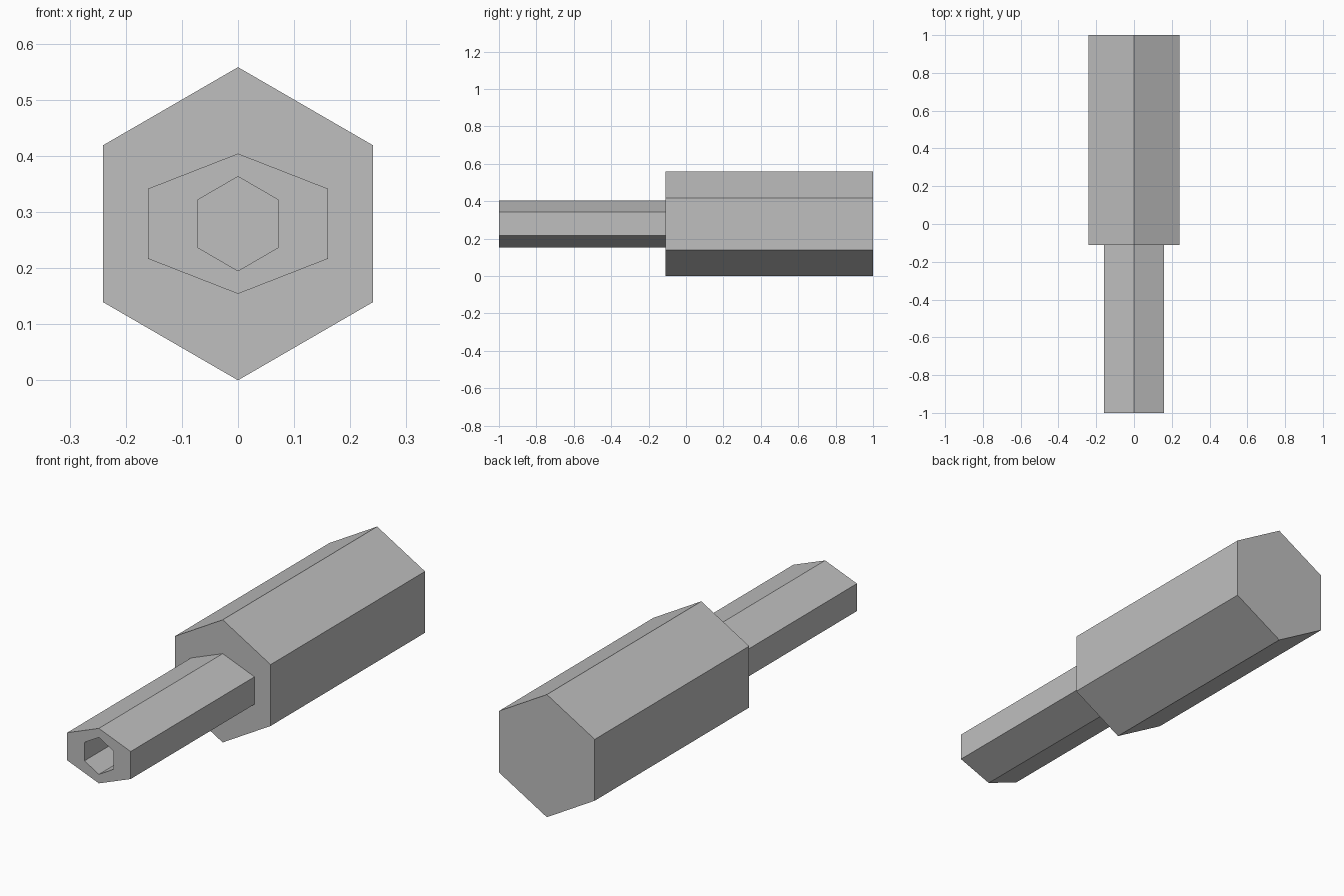
import bpy
import bmesh

cube = bpy.data.objects.get("Cube")
if cube:
    bpy.data.objects.remove(cube, do_unlink=True)

AXIS_Z = 0.279
FRONT, STEP, BACK = -1.0, -0.11, 1.0

grey = bpy.data.materials.new("plain grey")
grey.use_nodes = True
color = (0.52, 0.52, 0.52, 1.0)
grey.diffuse_color = color
grey.node_tree.nodes["Principled BSDF"].inputs["Base Color"].default_value = color


def hex_ring(bm, half_width, half_height, side, y):
    """Hexagon with points up and down and upright left and right sides."""
    outline = [(0, half_height), (half_width, side), (half_width, -side),
               (0, -half_height), (-half_width, -side), (-half_width, side)]
    return [bm.verts.new((x, y, AXIS_Z + z)) for x, z in outline]


def bridge(bm, a, b):
    for i in range(len(a)):
        j = (i + 1) % len(a)
        bm.faces.new((a[i], a[j], b[j], b[i]))


def finish(bm, name):
    bmesh.ops.recalc_face_normals(bm, faces=bm.faces)
    mesh = bpy.data.meshes.new(name)
    bm.to_mesh(mesh)
    bm.free()
    mesh.materials.append(grey)
    obj = bpy.data.objects.new(name, mesh)
    bpy.context.collection.objects.link(obj)


# Solid hexagonal body
bm = bmesh.new()
front = hex_ring(bm, 0.241, 0.279, 0.1395, STEP)
back = hex_ring(bm, 0.241, 0.279, 0.1395, BACK)
bridge(bm, front, back)
bm.faces.new(front)
bm.faces.new(back)
finish(bm, "body")

# Narrow barrel with a hexagonal bore
bm = bmesh.new()
rings = [hex_ring(bm, 0.16, 0.125, 0.0625, STEP),
         hex_ring(bm, 0.16, 0.125, 0.0625, FRONT),
         hex_ring(bm, 0.0725, 0.084, 0.042, FRONT),
         hex_ring(bm, 0.0725, 0.084, 0.042, STEP - 0.005)]
for a, b in zip(rings, rings[1:]):
    bridge(bm, a, b)
bm.faces.new(rings[0])
bm.faces.new(rings[-1])
finish(bm, "barrel")
